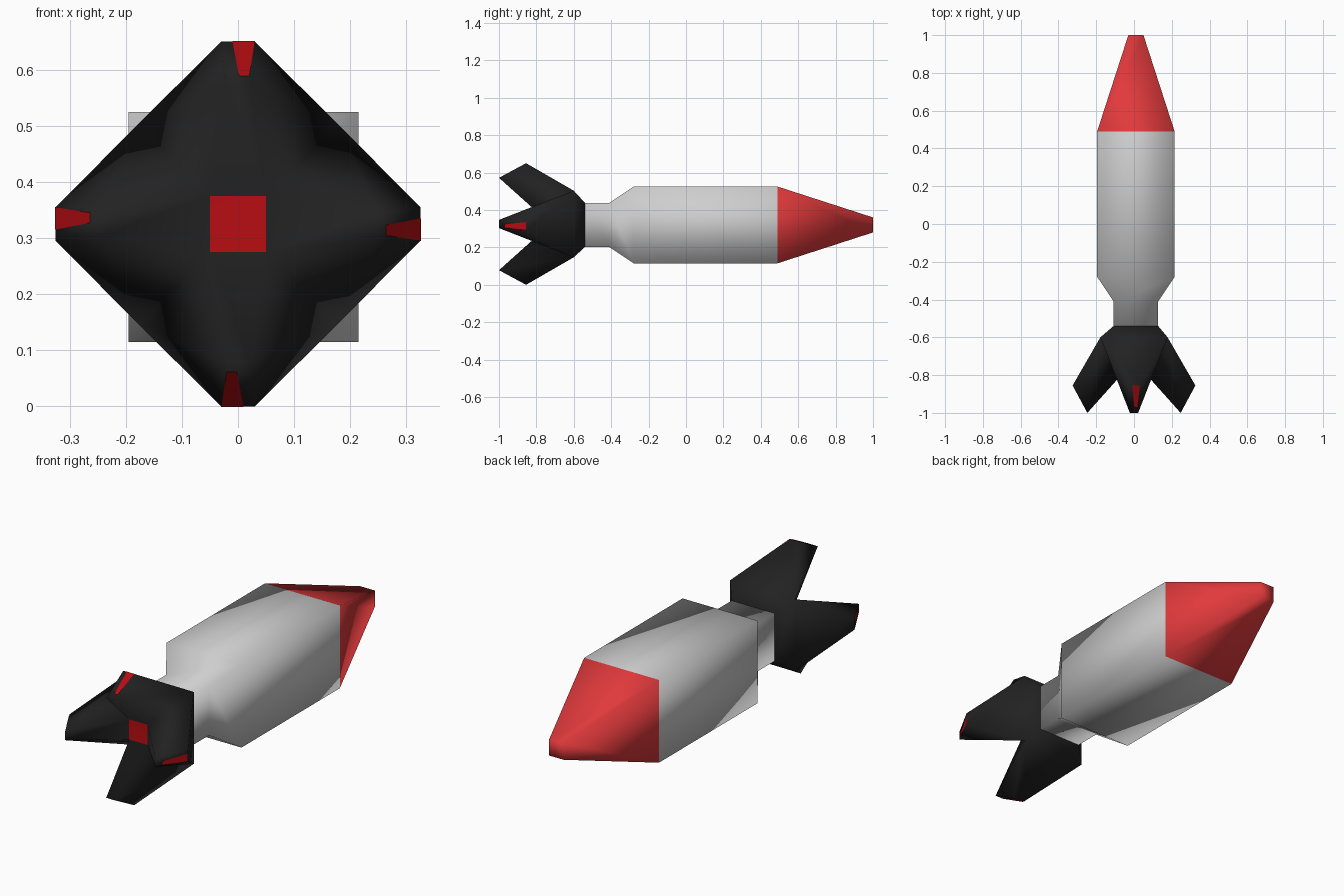
import bpy, bmesh

if "Cube" in bpy.data.objects:
    bpy.data.objects.remove(bpy.data.objects["Cube"])


def material(name, rgb):
    m = bpy.data.materials.new(name)
    m.diffuse_color = (*rgb, 1)
    m.use_nodes = True
    m.node_tree.nodes["Principled BSDF"].inputs["Base Color"].default_value = m.diffuse_color
    return m


GREY = material("light grey", (0.62, 0.62, 0.62))
RED = material("nose red", (0.76, 0.042, 0.045))
BLACK = material("fin black", (0.016, 0.016, 0.016))
DEEP_RED = material("deep red", (0.48, 0.004, 0.006))


def finish(bm, name, mats, smooth=True):
    mesh = bpy.data.meshes.new(name)
    for f in bm.faces:
        f.smooth = smooth
    bm.to_mesh(mesh)
    bm.free()
    for m in mats:
        mesh.materials.append(m)
    ob = bpy.data.objects.new(name, mesh)
    bpy.context.collection.objects.link(ob)
    return ob


def square(bm, y, half, cx, cz):
    # corners: top left, top right, bottom right, bottom left
    return [bm.verts.new((cx + sx * half, y, cz + sz * half))
            for sx, sz in ((-1, 1), (1, 1), (1, -1), (-1, -1))]


def bridge(bm, a, b):
    for i in range(4):
        j = (i + 1) % 4
        bm.faces.new((a[i], a[j], b[j], b[i]))


def turn(k, s, r):
    # quarter turns of a fin point (sideways s, outward r)
    for _ in range(k):
        s, r = r, -s
    return s, r


# hull: square sections along y, nose coloured by position
bm = bmesh.new()
rings = [square(bm, y, h, 0.01, 0.32) for y, h in
         ((-0.545, 0.118), (-0.41, 0.118), (-0.28, 0.205), (0.49, 0.205), (1.0, 0.04))]
for a, b in zip(rings, rings[1:]):
    bridge(bm, a, b)
bm.faces.new(rings[0])
bm.faces.new(rings[-1])
bmesh.ops.recalc_face_normals(bm, faces=bm.faces)
for f in bm.faces:
    f.material_index = int(f.calc_center_median().y > 0.5)
finish(bm, "rocket_hull", [GREY, RED])

# tail: flared collar splitting into four tapering fins
CZ = 0.325
OUT = (0.03, 0.325, -0.855)   # outer tip: half width, radius, y
INN = (0.022, 0.247, -1.0)    # inner tip
bm = bmesh.new()
front = square(bm, -0.54, 0.118, 0.01, 0.32)
collar = square(bm, -0.60, 0.178, 0.0, CZ)
centre = square(bm, -0.78, 0.05, 0.0, CZ)
bm.faces.new(front)
bridge(bm, front, collar)
bm.faces.new(centre).material_index = 1


def fin_point(k, s, r, y):
    x, z = turn(k, s, r)
    return bm.verts.new((x, y, CZ + z))


for k in range(4):
    n = (k + 1) % 4
    ol, orr = (fin_point(k, s * OUT[0], OUT[1], OUT[2]) for s in (-1, 1))
    il, ir = (fin_point(k, s * INN[0], INN[1], INN[2]) for s in (-1, 1))
    bm.faces.new((collar[k], collar[n], orr, ol))   # outer face
    bm.faces.new((ol, orr, ir, il))                 # tip
    bm.faces.new((il, ir, centre[n], centre[k]))    # inner face
    for c, m, o, i in ((collar[k], centre[k], ol, il), (collar[n], centre[n], orr, ir)):
        bm.faces.new((c, o, i))
        bm.faces.new((c, i, m))
bmesh.ops.recalc_face_normals(bm, faces=bm.faces)
finish(bm, "tail_fins", [BLACK, DEEP_RED])

# red patches lying on the fin tips
bm = bmesh.new()
for k in range(4):
    vs = []
    for s, t in ((0.002, 0.8), (0.02, 0.8), (0.03, 0.0), (-0.01, 0.0)):
        r = OUT[1] + t * (INN[1] - OUT[1]) + 0.001
        y = OUT[2] + t * (INN[2] - OUT[2]) - 0.0005
        vs.append(fin_point(k, s, r, y))
    bm.faces.new(vs)
finish(bm, "fin_tip_patches", [DEEP_RED], smooth=False)
